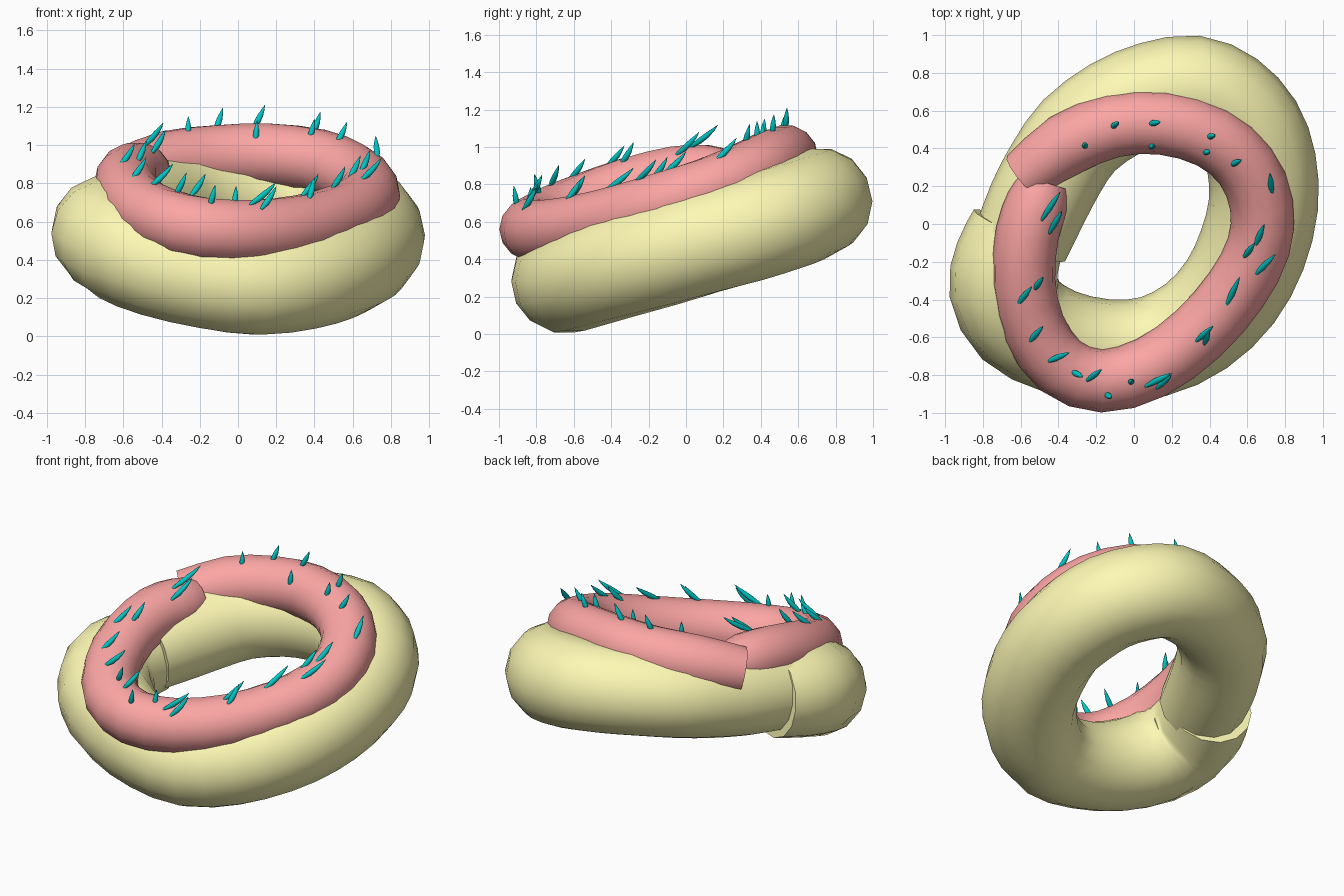
import bpy
import math
from mathutils import Vector

if "Cube" in bpy.data.objects:
    bpy.data.objects.remove(bpy.data.objects["Cube"])


def material(name, color):
    m = bpy.data.materials.new(name)
    m.diffuse_color = (*color, 1)
    m.use_nodes = True
    m.node_tree.nodes["Principled BSDF"].inputs["Base Color"].default_value = m.diffuse_color
    return m


def smooth_path(path):
    """Double the points of a path with Catmull-Rom midpoints."""
    pts = [Vector((*p[:3], p[3] if len(p) > 3 else 1)) for p in path]
    out = []
    for i in range(len(pts) - 1):
        a, b = pts[max(i - 1, 0)], pts[i]
        c, d = pts[i + 1], pts[min(i + 2, len(pts) - 1)]
        out += [b, (9 * (b + c) - a - d) / 16]
    return out + [pts[-1]]


def tube(name, path, radius, mat, angle=60):
    """Round tube along points (x, y, z, radius factor), capped and meshed."""
    cu = bpy.data.curves.new(name, 'CURVE')
    cu.dimensions = '3D'
    cu.twist_mode = 'Z_UP'
    cu.bevel_depth = radius
    cu.bevel_resolution = 5
    cu.use_fill_caps = True
    sp = cu.splines.new('POLY')
    sp.points.add(len(path) - 1)
    for p, q in zip(sp.points, path):
        p.co = (*q[:3], 1)
        p.radius = q[3]
    ob = bpy.data.objects.new(name, cu)
    bpy.context.collection.objects.link(ob)
    bpy.ops.object.select_all(action='DESELECT')
    ob.select_set(True)
    bpy.context.view_layer.objects.active = ob
    bpy.ops.object.convert(target='MESH')
    ob = bpy.context.object
    ob.data.materials.clear()
    ob.data.materials.append(mat)
    bpy.ops.object.shade_smooth_by_angle(angle=math.radians(angle))
    return ob


dough_mat = material("dough", (0.99, 0.95, 0.46))
icing_mat = material("icing", (0.97, 0.38, 0.37))
sprinkle_mat = material("sprinkle", (0.0, 0.58, 0.58))

# Dough ring: an open roll whose ends meet on the left
dough_path = [
    (-.60, -.10, .61, .88), (-.51, .11, .64, .92), (-.41, .30, .67, .92),
    (-.29, .47, .70, .92), (-.10, .61, .72, .93), (.10, .69, .72, .95),
    (.31, .715, .71, .98), (.48, .64, .67), (.61, .50, .62), (.675, .32, .56),
    (.685, .10, .50), (.625, -.14, .43), (.51, -.36, .365, .98),
    (.33, -.54, .305, .95), (.10, -.65, .272, .93), (-.15, -.665, .30, .92),
    (-.40, -.62, .37, .96), (-.60, -.51, .46), (-.69, -.34, .54),
    (-.67, -.18, .57, .96), (-.61, -.03, .59, .90)]
tube("dough_ring", smooth_path(dough_path), 0.29, dough_mat)

# Icing ring lying on the dough, ends overlapping at the back left
icing_path = [
    (-.58, .25, .85, .86), (-.36, .42, .91), (-.11, .52, .94), (.15, .535, .95),
    (.41, .46, .92), (.59, .31, .85), (.675, .10, .77), (.66, -.12, .70),
    (.54, -.35, .63), (.34, -.58, .575), (.09, -.76, .55), (-.17, -.83, .56),
    (-.39, -.75, .61), (-.53, -.55, .69), (-.585, -.30, .78), (-.565, -.05, .84),
    (-.51, .12, .85, .97), (-.48, .22, .85, .8)]
R = 0.168
icing_line = smooth_path(icing_path)
tube("icing_ring", icing_line, R, icing_mat)


def icing_height(x, y):
    """Top of the icing above a point."""
    best = (9, 0)
    for a, b in zip(icing_line, icing_line[1:]):
        a, b = a.xyz, b.xyz
        d = (b - a).xy
        t = max(0, min(1, (Vector((x, y)) - a.xy).dot(d) / d.length_squared))
        c = a.lerp(b, t)
        best = min(best, ((c.xy - Vector((x, y))).length, c.z))
    return best[1] + math.sqrt(max(0, R * R - best[0] ** 2))


# Sprinkles: curved, pointed slivers given by base and tip seen from above
sprinkles = [
    (-.49, .02, -.39, .17), (-.45, -.05, -.38, .07), (-.62, -.43, -.54, -.33),
    (-.53, -.35, -.48, -.28), (-.56, -.63, -.48, -.54), (-.46, -.73, -.34, -.68),
    (-.33, -.78, -.27, -.81), (-.25, -.83, -.17, -.77), (-.15, -.90, -.12, -.92),
    (-.02, -.84, -.01, -.83), (.06, -.86, .20, -.79), (.12, -.87, .20, -.80),
    (.33, -.62, .42, -.54), (.37, -.64, .40, -.56), (.49, -.43, .56, -.28),
    (.64, -.27, .75, -.16), (.58, -.18, .64, -.10), (.64, -.12, .69, 0),
    (.73, .16, .72, .27), (.51, .31, .57, .34), (.37, .38, .40, .38),
    (.39, .46, .43, .47), (.08, .53, .14, .54), (-.12, .51, -.08, .54),
    (-.26, .41, -.26, .42), (.09, .41, .10, .41)]
for i, (x0, y0, x1, y1) in enumerate(sprinkles):
    d = math.hypot(x1 - x0, y1 - y0)
    # upright ones sit deeper in the icing, leaning ones rest on top
    rise = 0.12
    z = icing_height(x0, y0) - max(0.01, 0.055 - 0.45 * d)
    pts = []
    for t, r in ((0, .5), (.3, 1), (.55, .9), (.8, .5), (1, .04)):
        bend = t + 0.3 * t * (1 - t)
        pts.append((x0 + (x1 - x0) * bend, y0 + (y1 - y0) * bend, z + rise * t, r))
    tube(f"sprinkle_{i + 1}", pts, 0.016, sprinkle_mat, 40)
